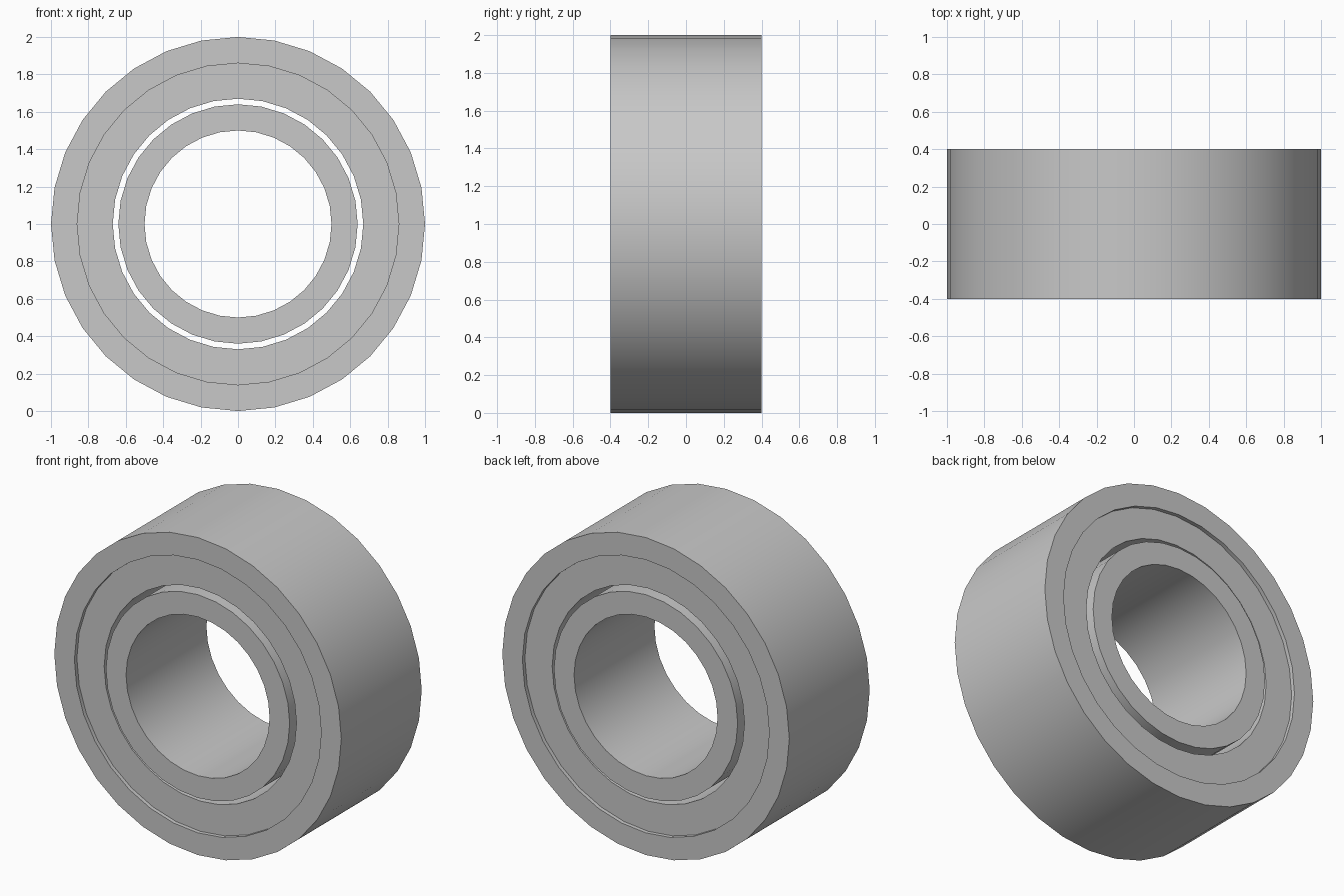
import bpy
import bmesh
import math
from mathutils import Matrix, Vector

cube = bpy.data.objects.get("Cube")
if cube:
    bpy.data.objects.remove(cube, do_unlink=True)

SIDES = 32
HALF_WIDTH = 0.4
RECESS = 0.025

steel = bpy.data.materials.new("grey_steel")
steel.use_nodes = True
colour = (0.58, 0.58, 0.58, 1)
steel.diffuse_color = colour
steel.node_tree.nodes["Principled BSDF"].inputs["Base Color"].default_value = colour


def ring(name, inner, outer, half):
    """Rectangular profile revolved about the front-to-back axis."""
    bm = bmesh.new()
    loops = []
    for i in range(SIDES):
        turn = Matrix.Rotation(math.tau * i / SIDES, 3, 'Y')
        profile = [(inner, -half), (outer, -half), (outer, half), (inner, half)]
        loops.append([bm.verts.new(turn @ Vector((r, y, 0))) for r, y in profile])
    for i, a in enumerate(loops):
        b = loops[(i + 1) % SIDES]
        for j in range(4):
            k = (j + 1) % 4
            bm.faces.new((a[j], a[k], b[k], b[j]))
    bmesh.ops.recalc_face_normals(bm, faces=bm.faces)
    mesh = bpy.data.meshes.new(name)
    bm.to_mesh(mesh)
    bm.free()
    mesh.materials.append(steel)
    obj = bpy.data.objects.new(name, mesh)
    obj.location.z = 1
    bpy.context.collection.objects.link(obj)
    bpy.ops.object.select_all(action='DESELECT')
    obj.select_set(True)
    bpy.context.view_layer.objects.active = obj
    bpy.ops.object.shade_smooth_by_angle(angle=math.radians(30))
    return obj


# Outer race, recessed shield seated inside it, and free inner race
ring("outer_race", 0.86, 1.0, HALF_WIDTH)
ring("shield", 0.67, 0.87, HALF_WIDTH - RECESS)
ring("inner_race", 0.5, 0.64, HALF_WIDTH)
